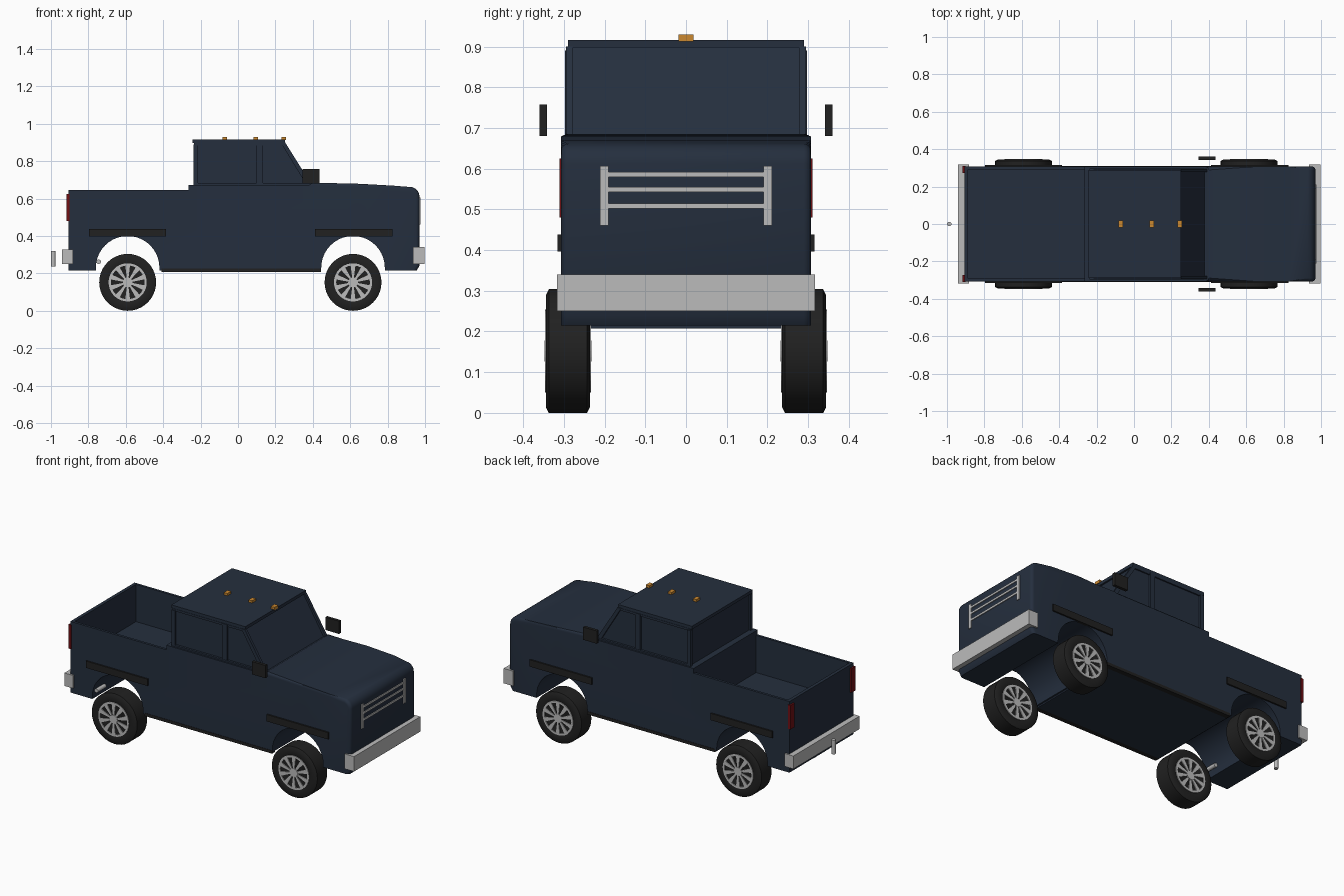
import bpy, bmesh, math
from mathutils import Matrix

if "Cube" in bpy.data.objects:
    bpy.data.objects.remove(bpy.data.objects["Cube"])


def material(name, rgb):
    m = bpy.data.materials.new(name)
    m.diffuse_color = (*rgb, 1)
    m.use_nodes = True
    m.node_tree.nodes["Principled BSDF"].inputs["Base Color"].default_value = m.diffuse_color
    return m


NAVY = material("navy_paint", (0.018, 0.028, 0.048))
BLACK = material("black_rubber", (0.015, 0.015, 0.015))
SILVER = material("silver_metal", (0.50, 0.50, 0.50))
RED = material("red_lamp", (0.16, 0.005, 0.007))
AMBER = material("amber_lamp", (0.60, 0.25, 0.03))


def finish(bm, name, mat, smooth=False):
    bmesh.ops.recalc_face_normals(bm, faces=bm.faces)
    me = bpy.data.meshes.new(name)
    bm.to_mesh(me)
    bm.free()
    me.materials.append(mat)
    ob = bpy.data.objects.new(name, me)
    bpy.context.collection.objects.link(ob)
    if smooth:
        bpy.ops.object.select_all(action='DESELECT')
        ob.select_set(True)
        bpy.context.view_layer.objects.active = ob
        bpy.ops.object.shade_smooth_by_angle(angle=math.radians(35))
    return ob


def box(name, mat, x, y, z):
    """Box from (min, max) ranges."""
    bm = bmesh.new()
    bmesh.ops.create_cube(bm, size=1)
    for v in bm.verts:
        for i, r in enumerate((x, y, z)):
            v.co[i] = r[0] if v.co[i] < 0 else r[1]
    return finish(bm, name, mat)


def prism(points, y0, y1):
    """Extrude an x-z outline between two y values."""
    bm = bmesh.new()
    f = bm.faces.new([bm.verts.new((x, y0, z)) for x, z in points])
    ext = bmesh.ops.extrude_face_region(bm, geom=[f])["geom"]
    for v in ext:
        if isinstance(v, bmesh.types.BMVert):
            v.co.y = y1
    return bm


def cylinder(name, mat, loc, r, h, axis='Z', seg=16):
    bm = bmesh.new()
    rot = Matrix.Rotation(math.pi / 2, 4, 'X') if axis == 'Y' else Matrix()
    bmesh.ops.create_cone(bm, cap_ends=True, segments=seg, radius1=r, radius2=r,
                          depth=h, matrix=Matrix.Translation(loc) @ rot)
    return finish(bm, name, mat, True)


def arch(cx, r=0.17, z=0.23, n=20):
    """Wheel arch outline, running toward -x."""
    pts = [(cx + r, 0.215)]
    pts += [(cx + r * math.cos(math.pi * i / n), z + r * math.sin(math.pi * i / n))
            for i in range(n + 1)]
    return pts + [(cx - r, 0.215)]


# Body shell with wheel arches, open bed and rounded nose
W = 0.307
nose = [(0.92 + 0.05 * math.sin(a), 0.612 + 0.05 * math.cos(a))
        for a in [math.radians(12 + 13 * i) for i in range(7)]]
outline = [(-0.907, 0.215), (-0.907, 0.645), (-0.887, 0.645), (-0.887, 0.42),
           (-0.265, 0.42), (-0.265, 0.673), (0.38, 0.673), (0.40, 0.685),
           (0.65, 0.679), (0.83, 0.669)] + nose
outline += [(0.97, 0.24), (0.955, 0.215)] + arch(0.615) + arch(-0.59)
bm = prism(outline, -W, W)
edges = [e for e in bm.edges
         if abs(e.verts[0].co.y - e.verts[1].co.y) < 1e-5
         and all(v.co.x > 0.39 and (v.co.z > 0.6 or v.co.x > 0.95) for v in e.verts)]
bmesh.ops.bevel(bm, geom=edges, offset=0.018, segments=4, profile=0.5, affect='EDGES')
finish(bm, "body", NAVY, True)

# Cab core with glass faces
bm = prism([(-0.228, 0.66), (-0.228, 0.90), (0.24, 0.90), (0.385, 0.66)], -0.284, 0.284)
finish(bm, "cab", NAVY)
box("roof", NAVY, (-0.243, 0.252), (-0.29, 0.29), (0.897, 0.916))

for s, side in ((-1, "right"), (1, "left")):
    def yr(a, b):
        return (min(s * a, s * b), max(s * a, s * b))

    # Bed walls and cab window frames
    box(side + "_bed_wall", NAVY, (-0.907, -0.265), yr(0.292, W), (0.41, 0.645))
    box(side + "_rear_pillar", NAVY, (-0.238, -0.215), yr(0.278, 0.297), (0.67, 0.89))
    box(side + "_centre_pillar", NAVY, (0.10, 0.133), yr(0.278, 0.295), (0.67, 0.898))
    box(side + "_window_sill", NAVY, (-0.238, 0.375), yr(0.278, 0.297), (0.67, 0.682))
    box(side + "_window_header", NAVY, (-0.235, 0.245), yr(0.278, 0.292), (0.885, 0.898))
    y0, y1 = yr(0.278, 0.295)
    bm = prism([(0.228, 0.90), (0.252, 0.90), (0.396, 0.67), (0.368, 0.67)], y0, y1)
    finish(bm, side + "_windscreen_pillar", NAVY)

    # Trim, mirrors and lamps
    for name, x in (("rear", (-0.797, -0.385)), ("front", (0.412, 0.825))):
        box(f"{side}_{name}_arch_trim", BLACK, x, yr(0.30, 0.316), (0.397, 0.438))
    box(side + "_rocker_strip", BLACK, (-0.41, 0.445), yr(0.28, 0.309), (0.207, 0.225))
    box(side + "_mirror", BLACK, (0.345, 0.436), yr(0.342, 0.36), (0.68, 0.757))
    box(side + "_tail_lamp", RED, (-0.917, -0.90), yr(0.272, 0.311), (0.48, 0.625))
    box(side + "_grille_post", SILVER, (0.95, 0.976), yr(0.19, 0.211), (0.46, 0.607))

# Underside pan
box("floor_pan", NAVY, (-0.41, 0.435), (-0.28, 0.28), (0.207, 0.22))

# Grille bars and bumpers
for z in (0.508, 0.549, 0.586):
    box("grille_bar", SILVER, (0.95, 0.975), (-0.2, 0.2), (z - 0.006, z + 0.006))
box("front_bumper", SILVER, (0.935, 0.998), (-0.317, 0.317), (0.25, 0.34))
box("rear_bumper", SILVER, (-0.94, -0.882), (-0.317, 0.317), (0.25, 0.328))

# Roof marker lamps, tow pin and exhaust tip
for x in (-0.07, 0.095, 0.244):
    box("roof_lamp", AMBER, (x - 0.012, x + 0.012), (-0.018, 0.018), (0.912, 0.93))
cylinder("tow_pin", SILVER, (-0.988, 0, 0.278), 0.012, 0.085)
cylinder("exhaust_tip", SILVER, (-0.745, -0.25, 0.262), 0.012, 0.08, 'Y')


def wheel(cx, cy):
    cz = R = 0.152
    n = 40
    # Tyre: lathed cross-section of (half-width, radius)
    section = [(-0.052, 0), (-0.052, 0.1), (-0.054, 0.105), (-0.054, 0.138), (-0.047, R),
               (0.047, R), (0.054, 0.138), (0.054, 0.105), (0.052, 0.1), (0.052, 0)]
    bm = bmesh.new()
    vs = [bm.verts.new((cx, cy + y, cz + r)) for y, r in section]
    es = [bm.edges.new(p) for p in zip(vs, vs[1:])]
    bmesh.ops.spin(bm, geom=vs + es, cent=(cx, cy, cz), axis=(0, 1, 0),
                   angle=2 * math.pi, steps=n)
    bmesh.ops.remove_doubles(bm, verts=bm.verts, dist=1e-5)
    finish(bm, "tyre", BLACK, True)

    # Rim ring, tapered spokes and hub on both faces
    bm = bmesh.new()

    def plate(pts, y0, y1):
        lo, hi = ([bm.verts.new((cx + x, cy + y, cz + z)) for x, z in pts] for y in (y0, y1))
        bm.faces.new(lo)
        bm.faces.new(hi)
        for i in range(len(pts)):
            j = (i + 1) % len(pts)
            bm.faces.new((lo[i], lo[j], hi[j], hi[i]))

    def polar(r, a):
        return (r * math.cos(a), r * math.sin(a))

    for s in (-1, 1):
        y0, y1 = s * 0.05, s * 0.0565
        for i in range(n):
            a, b = 2 * math.pi * i / n, 2 * math.pi * (i + 1) / n
            plate([polar(0.09, a), polar(0.102, a), polar(0.102, b), polar(0.09, b)], y0, y1)
        for i in range(10):
            a = 2 * math.pi * (i + 0.5) / 10
            plate([polar(0.02, a - 0.2), polar(0.092, a - 0.14),
                   polar(0.092, a + 0.14), polar(0.02, a + 0.2)], y0, y1)
        plate([polar(0.026, 2 * math.pi * i / 20) for i in range(20)], y0, s * 0.0575)
    finish(bm, "rim", SILVER)


for wx in (-0.59, 0.615):
    for wy in (-0.29, 0.29):
        wheel(wx, wy)
